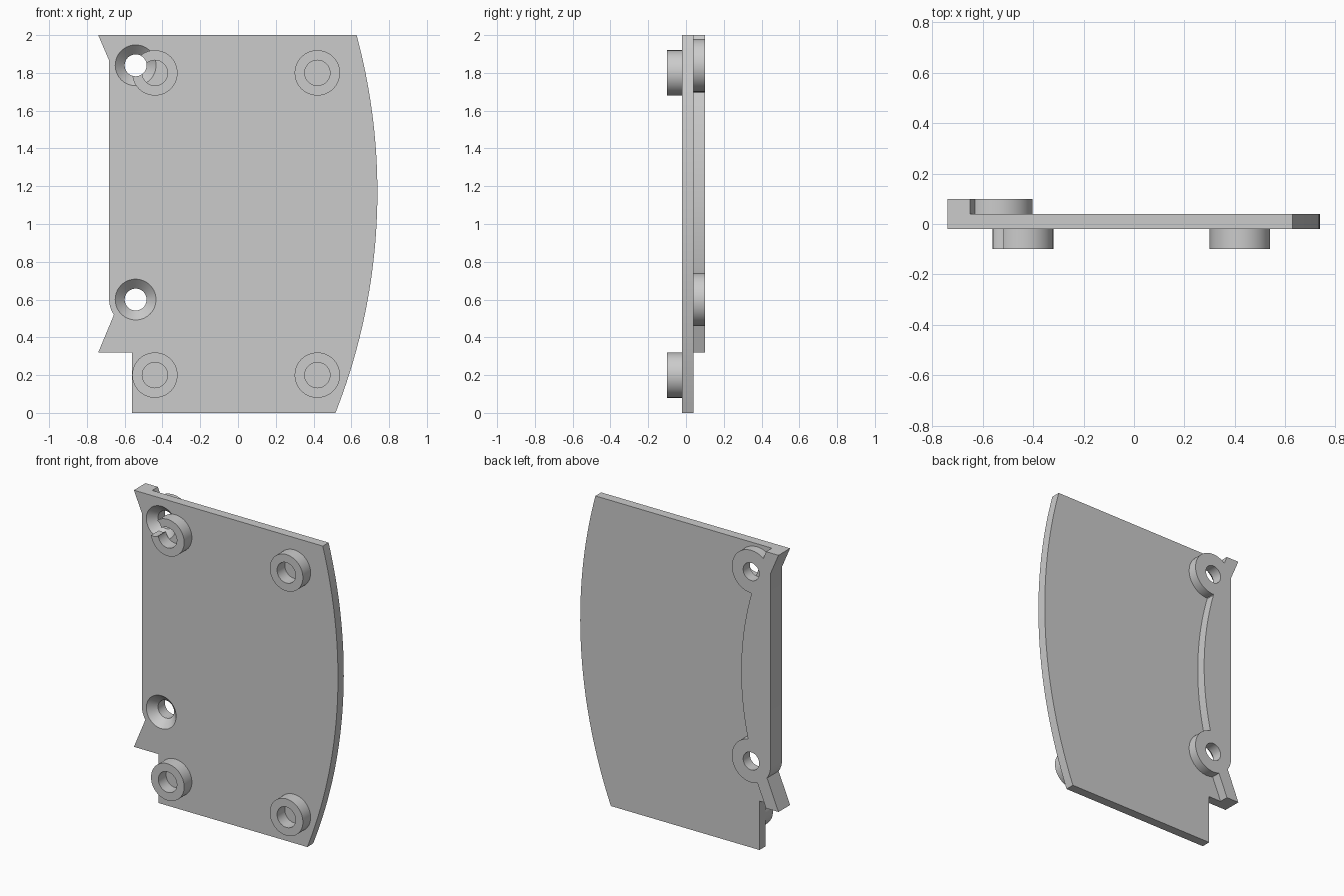
import bpy, bmesh, math

if "Cube" in bpy.data.objects:
    bpy.data.objects.remove(bpy.data.objects["Cube"])

grey = bpy.data.materials.new("plain_grey")
grey.diffuse_color = (0.6, 0.6, 0.6, 1)
grey.use_nodes = True
grey.node_tree.nodes["Principled BSDF"].inputs["Base Color"].default_value = grey.diffuse_color

HOLE_LOW, HOLE_TOP = (-0.542, 0.60), (-0.542, 1.84)
EYE_R = 0.14


def finish(name, bm):
    bmesh.ops.recalc_face_normals(bm, faces=bm.faces)
    me = bpy.data.meshes.new(name)
    bm.to_mesh(me)
    bm.free()
    me.materials.append(grey)
    ob = bpy.data.objects.new(name, me)
    bpy.context.collection.objects.link(ob)
    return ob


def extrude(name, outline, y0, y1):
    """Extrude an (x, z) outline along y."""
    bm = bmesh.new()
    face = bm.faces.new([bm.verts.new((x, y0, z)) for x, z in outline])
    ext = bmesh.ops.extrude_face_region(bm, geom=[face], use_keep_orig=True)
    for v in ext["geom"]:
        if isinstance(v, bmesh.types.BMVert):
            v.co.y = y1
    return finish(name, bm)


def turned(name, centre, rings, n=64):
    """Solid of revolution about y from (y, radius) rings."""
    bm = bmesh.new()
    loops = []
    for y, r in rings:
        loops.append([bm.verts.new((centre[0] + r * math.cos(2 * math.pi * i / n), y,
                                    centre[1] + r * math.sin(2 * math.pi * i / n)))
                      for i in range(n)])
    for a, b in zip(loops, loops[1:]):
        for i in range(n):
            j = (i + 1) % n
            bm.faces.new((a[i], a[j], b[j], b[i]))
    bm.faces.new(loops[0])
    bm.faces.new(loops[-1])
    return finish(name, bm)


def cut(ob, cutters):
    """Subtract the cutters, bake the result and delete them."""
    for c in cutters:
        m = ob.modifiers.new("cut", 'BOOLEAN')
        m.operation, m.solver, m.object = 'DIFFERENCE', 'EXACT', c
        c.hide_render = True
    dg = bpy.context.evaluated_depsgraph_get()
    me = bpy.data.meshes.new_from_object(ob.evaluated_get(dg))
    ob.modifiers.clear()
    ob.data = me
    for c in cutters:
        bpy.data.objects.remove(c)


def arc(c, a0, a1, n=24, r=EYE_R):
    return [(c[0] + r * math.cos(math.radians(a0 + (a1 - a0) * i / n)),
             c[1] + r * math.sin(math.radians(a0 + (a1 - a0) * i / n)))
            for i in range(n + 1)]


def bow(x, zmid, radius, z0, z1, n=40):
    """Shallow arc bulging to +x, rightmost at (x, zmid)."""
    zs = [z0 + (z1 - z0) * i / n for i in range(n + 1)]
    return [(x - radius + math.sqrt(radius ** 2 - (z - zmid) ** 2), z) for z in zs]


# Left edge shared by plate and rim, from top to bottom
left_edge = ([(-0.74, 2.0), (-0.682, 1.865)]
             + arc(HOLE_LOW, 180, 215, 8) + [(-0.74, 0.32)])

# Main plate with bowed right side
plate = extrude("plate", left_edge + [(-0.56, 0.32), (-0.56, 0)]
                + bow(0.738, 1.169, 3.19, 0, 2), -0.02, 0.04)

# Raised rim on the back with two eyes and end prongs
rim = extrude("rim", left_edge + [(-0.65, 0.32)]
              + arc(HOLE_LOW, 251, 441, 40)
              + bow(-0.47, 1.17, 1.9, 0.745, 1.695)
              + arc(HOLE_TOP, -90, 128.7, 40) + [(-0.65, 2.0)], 0.04, 0.10)

# Countersunk screw holes through plate and rim
for part in (plate, rim):
    cut(part, [turned("countersink_cutter", h,
                      [(-0.05, 0.138), (0.03, 0.058), (0.2, 0.058)])
               for h in (HOLE_LOW, HOLE_TOP)])

# Four hollow bosses on the front; the top left one is notched by the screw hole
parts = [plate, rim]
for x in (-0.44, 0.42):
    for z in (0.2, 1.8):
        boss = turned("boss", (x, z), [(-0.10, 0.12), (-0.02, 0.12)])
        cutters = [turned("bore_cutter", (x, z), [(-0.2, 0.067), (0.2, 0.067)])]
        if x < 0 and z > 1:
            cutters.append(turned("notch_cutter", HOLE_TOP, [(-0.2, 0.058), (0.2, 0.058)]))
        cut(boss, cutters)
        parts.append(boss)

# Smooth round walls, keep edges crisp
bpy.ops.object.select_all(action='DESELECT')
for p in parts:
    p.select_set(True)
bpy.context.view_layer.objects.active = plate
bpy.ops.object.shade_smooth_by_angle(angle=math.radians(25))
